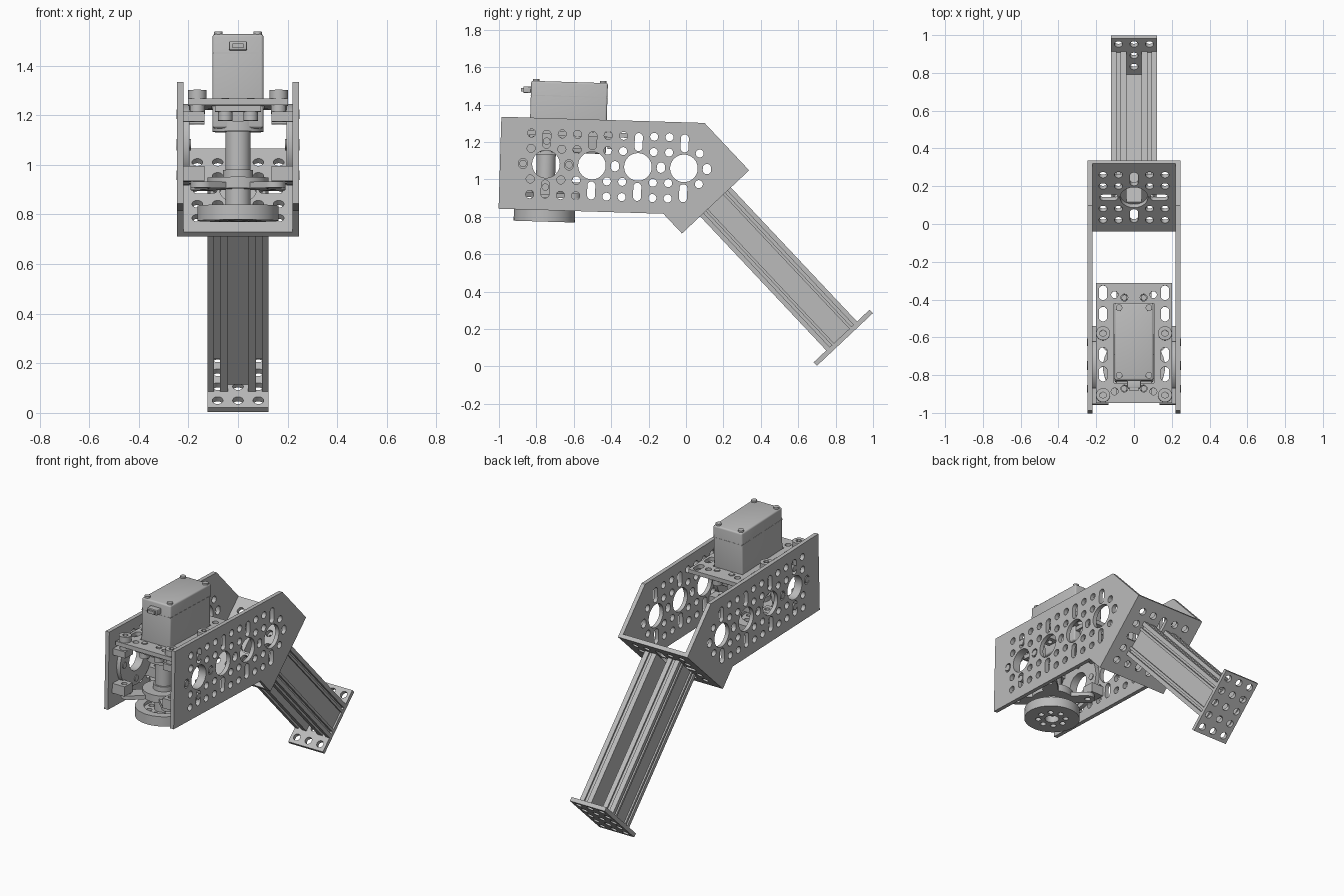
import bpy, bmesh
from math import sin, cos, tau, pi, radians, copysign
from mathutils import Matrix, Vector

cube = bpy.data.objects.get("Cube")
if cube:
    bpy.data.objects.remove(cube)

# Parts are drawn in millimetres in the arm frame: x across, y along, z up
S = 0.01025
ARM = (Matrix.Translation((0, -0.011, 1.059)) @ Matrix.Rotation(radians(-1.75), 4, 'X')
       @ Matrix.Scale(S, 4))
SIDE = Matrix(((0, 0, 1, 0), (1, 0, 0, 0), (0, 1, 0, 0), (0, 0, 0, 1)))
POST = Matrix.Translation((0, 17, -17)) @ Matrix.Rotation(pi / 4, 4, 'X')
parts = []


def material(name, value):
    m = bpy.data.materials.new(name)
    m.use_nodes = True
    m.diffuse_color = (value, value, value, 1)
    m.node_tree.nodes["Principled BSDF"].inputs["Base Color"].default_value = m.diffuse_color
    return m


GREY = material("aluminium grey", 0.5)


def finish(name, bm, matrix):
    bmesh.ops.remove_doubles(bm, verts=bm.verts, dist=0.001)
    bmesh.ops.recalc_face_normals(bm, faces=bm.faces)
    bm.transform(ARM @ matrix)
    mesh = bpy.data.meshes.new(name)
    bm.to_mesh(mesh)
    bm.free()
    mesh.materials.clear()
    mesh.materials.append(GREY)
    ob = bpy.data.objects.new(name, mesh)
    bpy.context.collection.objects.link(ob)
    parts.append(ob)


def plate(name, loops, low, high, frame=Matrix()):
    """Extrude outlines (inner loops become holes) from low to high along the frame's z."""
    cu = bpy.data.curves.new(name + "_outline", 'CURVE')
    cu.dimensions, cu.fill_mode, cu.extrude = '2D', 'BOTH', (high - low) / 2
    for loop in loops:
        sp = cu.splines.new('POLY')
        sp.points.add(len(loop) - 1)
        for p, (x, y) in zip(sp.points, loop):
            p.co = (x, y, 0, 1)
        sp.use_cyclic_u = True
    ob = bpy.data.objects.new(name + "_outline", cu)
    bpy.context.collection.objects.link(ob)
    mesh = bpy.data.meshes.new_from_object(
        ob.evaluated_get(bpy.context.evaluated_depsgraph_get()))
    bm = bmesh.new()
    bm.from_mesh(mesh)
    bpy.data.meshes.remove(mesh)
    bpy.data.objects.remove(ob)
    bpy.data.curves.remove(cu)
    finish(name, bm, frame @ Matrix.Translation((0, 0, (low + high) / 2)))


def slot(x, y, r, dx=0, dy=0, n=24):
    angles = [(i + 0.5) * tau / n for i in range(n)]
    return [(x + r * cos(a) + copysign(dx, cos(a)), y + r * sin(a) + copysign(dy, sin(a)))
            for a in angles]


def rect(x, y, w, h):
    return [(x - w / 2, y - h / 2), (x + w / 2, y - h / 2),
            (x + w / 2, y + h / 2), (x - w / 2, y + h / 2)]


def box(name, centre, size, bevel=0):
    bm = bmesh.new()
    bmesh.ops.create_cube(bm, size=1)
    bm.transform(Matrix.Diagonal((*size, 1)))
    if bevel:
        bmesh.ops.bevel(bm, geom=bm.edges[:], offset=bevel, segments=3, profile=0.5,
                        affect='EDGES')
    finish(name, bm, Matrix.Translation(centre))


SIGNS = (-1, 1)
PAIRS = [(a, b) for a in SIGNS for b in SIGNS]
HUB = -72          # output shaft position along the arm
CORNERS = [(16 * a, HUB + 16 * b) for a, b in PAIRS]

# Perforated side walls of the channel
wall = [[(-96, 24), (10, 24), (34, 0), (0, -34), (-10, -24), (-96, -24)]]
for c in (HUB, -48, -24, 0):
    wall.append(slot(c, 0, 7.2, n=40))
    wall.append(slot(c - 12, 0, 2.2, dy=0.5))
    wall += [slot(c, 13 * b, 2.1, dy=2.6) for b in SIGNS]
    for a, b in PAIRS:
        wall.append(slot(c + 8 * a, 8 * b, 2.1))
        if c < 0 or a < 0:
            wall.append(slot(c + 8 * a, 16 * b, 2.1))
wall.append(slot(12, 0, 2.2, dy=0.5))
plate("left_channel_wall", wall, 21.5, 24, SIDE)
plate("right_channel_wall", wall, -24, -21.5, SIDE)

# Angled end plate joining the walls
end = [rect(0, 0, 43, 48), slot(0, 0, 7.2, n=40)]
end += [slot(13 * a, 0, 2.1, dx=2.6) for a in SIGNS]
end += [slot(0, 13 * a, 2.1, dy=2.6) for a in SIGNS]
end += [slot(x * a, y * b, 2.1) for a, b in PAIRS for x in (8, 16) for y in (8, 16)]
plate("channel_end_plate", end, 0, 2.5, POST)

# Slotted rail and its foot plate
half = [(4, -5.5), (4, 11), (7, 11), (7, 10), (9, 10), (9, 11), (12, 11), (12, 8.5),
        (10.5, 8.5), (10.5, 7), (12, 7), (12, 5.5), (11, 5.5), (11, -5.5), (12, -5.5),
        (12, -7), (10.5, -7), (10.5, -8.5), (12, -8.5), (12, -11), (9.5, -11),
        (9.5, 8), (7, 8), (7, -11), (4, -11), (4, -7)]
plate("rail", [half + [(-x, y) for x, y in reversed(half)]], -96, 0, POST)
foot = [rect(0, 0, 24, 40)] + [slot(x, y, 2.1) for x in (-8, 0, 8)
                               for y in (-16, -8, 0, 8, 16)]
plate("foot_plate", foot, -98.5, -96, POST)

# Upper mounting plate with servo cutout
mount = [rect(0, -61, 39.5, 62), rect(0, -61, 20.6, 41)]
for a in SIGNS:
    mount += [slot(16 * a, y, 2.2, dy=1.6) for y in (-35, -46, -67, -77)]
    mount += [slot(5 * a, y, 1.8) for y in (-37.5, -84.5)]
    mount += [slot(10 * a, y, 1.8) for y in (-36, -86)]
plate("mounting_plate", mount, 15, 17.5)

# Socket screws on the mounting plate
plate("mounting_screw_heads", [loop for x, y in CORNERS
                               for loop in (slot(x, y, 3.6), slot(x, y, 1.7, n=6))], 17.5, 21)
plate("mounting_screw_sockets", [slot(x, y, 1.7, n=6) for x, y in CORNERS], 17.5, 19)

# Servo body, tabs, lid screws and connector
box("servo_body", (0, -61, 24.7), (20, 40, 37), 1)
plate("servo_tabs", [rect(0, -61, 18, 54)]
      + [slot(5 * a, -61 + 23.5 * b, 1.5) for a, b in PAIRS], 12.5, 15)
plate("servo_tab_nuts", [slot(5 * a, -61 + 23.5 * b, 2.8) for a, b in PAIRS], 9, 12.5)
plate("servo_tab_screws", [slot(5 * a, -61 + 23.5 * b, 1.5) for a, b in PAIRS], 9, 18)
plate("servo_lid_screws", [slot(7.7 * a, -61 + 17.5 * b, 1.7) for a, b in PAIRS], 42, 44.2)
plate("servo_lid_seam", [rect(0, -61, 20.2, 40.2)], 35.5, 35.9)
box("servo_connector", (0, -83, 38.5), (7, 4, 3.4), 0.4)
box("servo_cable_stub", (0, -85.3, 38.5), (4.5, 2, 1.8))

# Ring brackets against the walls, with corner pads and screws
ring = [slot(HUB, 0, 16, n=48), slot(HUB, 0, 7.2, n=40)]
for a, side in zip(SIGNS, ("right", "left")):
    x0, x1 = sorted((19 * a, 21.5 * a))
    plate(side + "_ring_bracket", ring, x0, x1, SIDE)
    x0, x1 = sorted((18.5 * a, 24.2 * a))
    plate(side + "_bracket_screws",
          [slot(HUB + 12 * i, 12 * j, 1.9) for i, j in ((1, 0), (-1, 0), (0, 1), (0, -1))],
          x0, x1, SIDE)
for level, low, high in (("upper", 8.5, 12.5), ("lower", -15, -9)):
    pads = []
    for x, y in CORNERS:
        pads += [rect(copysign(17.3, x), y, 8.4, 8), slot(x, y, 1.6)]
    plate(level + "_bracket_pads", pads, low, high)
plate("bracket_spacers", [slot(x, y, 3) for x, y in CORNERS], 12.5, 15)

# Lower bearing plate: a disc with four arms
plate("lower_bearing_disc", [slot(0, HUB, 12, n=48)], -17.5, -13)
for a, side in zip(SIGNS, ("first", "second")):
    turn = Matrix.Translation((0, HUB, 0)) @ Matrix.Rotation(a * pi / 4, 4, 'Z')
    arm = [slot(0, 0, 4.5, dx=20, n=32), slot(-20.5, 0, 1.8), slot(20.5, 0, 1.8)]
    plate(side + "_lower_arm", arm, -17.5, -15, turn)

# Output shaft, coupler and hub
plate("output_shaft", [slot(0, HUB, 5, n=32)], -26, 6)
plate("shaft_collar", [slot(0, HUB, 6, n=32)], -13, -10)
plate("shaft_coupler", [slot(0, HUB, 10, n=40)], 5, 9)
bolts = [slot(8 * cos(k * tau / 8), HUB + 8 * sin(k * tau / 8), 1.7) for k in range(8)]
plate("hub_disc", [slot(0, HUB, 16, n=48), slot(0, HUB, 4, n=32)] + bolts, -30, -26)
plate("hub_rim", [slot(0, HUB, 16, n=48), slot(0, HUB, 11, n=40)], -26, -24)

bpy.ops.object.select_all(action='DESELECT')
for ob in parts:
    ob.select_set(True)
bpy.context.view_layer.objects.active = parts[0]
bpy.ops.object.shade_smooth_by_angle(angle=radians(35))
